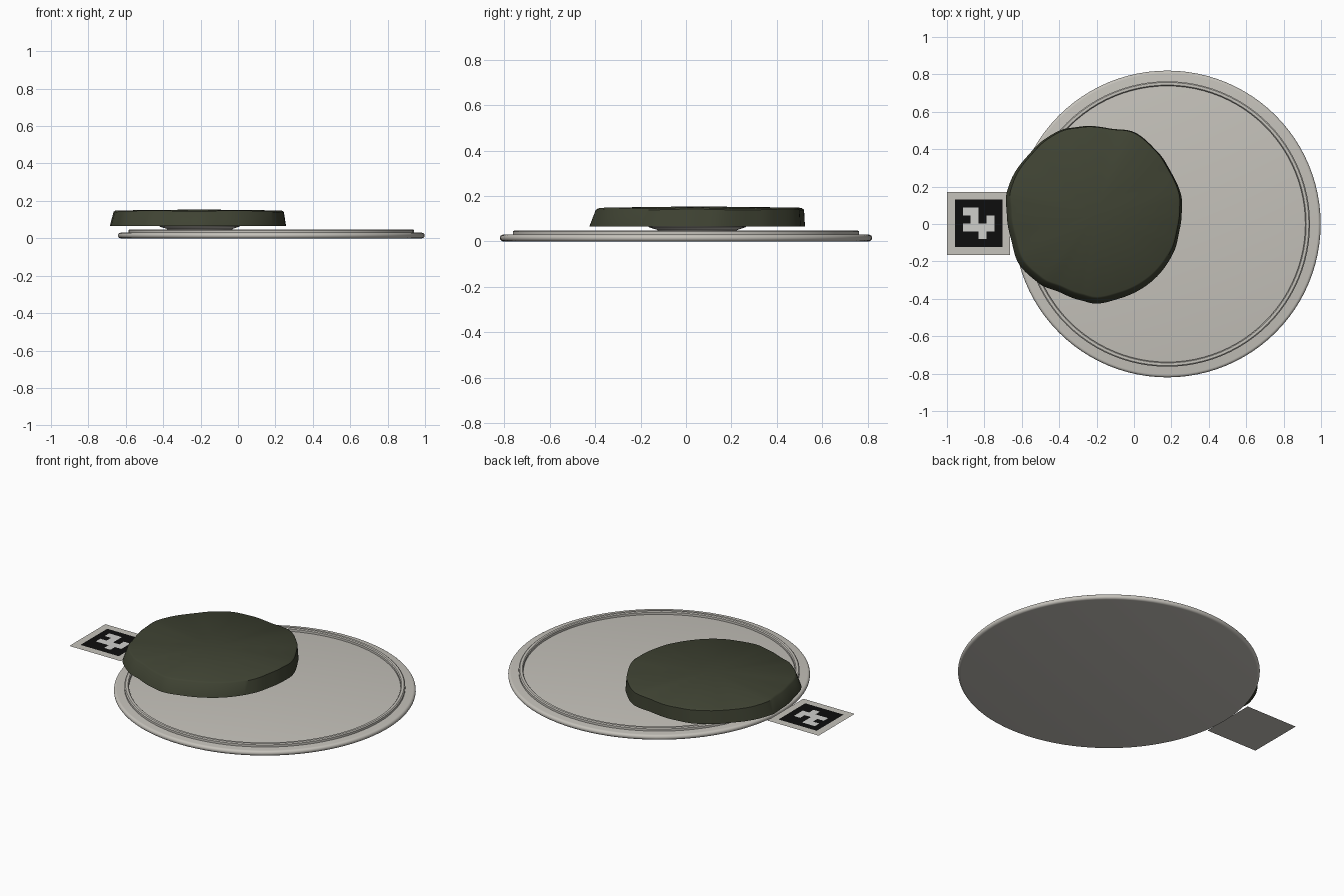
import bpy, bmesh, math

if "Cube" in bpy.data.objects:
    bpy.data.objects.remove(bpy.data.objects["Cube"])


def material(name, rgb):
    m = bpy.data.materials.new(name)
    m.diffuse_color = (*rgb, 1)
    m.use_nodes = True
    m.node_tree.nodes["Principled BSDF"].inputs["Base Color"].default_value = m.diffuse_color
    return m


stone_grey = material("warm light grey", (0.56, 0.54, 0.495))
moss = material("dark olive green", (0.050, 0.056, 0.033))
black = material("black", (0.004, 0.004, 0.004))
white = material("marker white", (0.62, 0.62, 0.60))


def finish(name, bm, mats, angle=None):
    bmesh.ops.recalc_face_normals(bm, faces=bm.faces)
    me = bpy.data.meshes.new(name)
    bm.to_mesh(me)
    bm.free()
    ob = bpy.data.objects.new(name, me)
    bpy.context.collection.objects.link(ob)
    for m in mats:
        me.materials.append(m)
    if angle:
        bpy.context.view_layer.objects.active = ob
        bpy.ops.object.select_all(action='DESELECT')
        ob.select_set(True)
        bpy.ops.object.shade_smooth_by_angle(angle=math.radians(angle))
    return ob


def stack(bm, rings, caps=True, closed=False):
    """Skin a list of equal-length point rings."""
    loops = [[bm.verts.new(p) for p in r] for r in rings]
    pairs = list(zip(loops, loops[1:]))
    if closed:
        pairs.append((loops[-1], loops[0]))
    n = len(loops[0])
    for a, b in pairs:
        for i in range(n):
            j = (i + 1) % n
            bm.faces.new((a[i], a[j], b[j], b[i]))
    if caps and not closed:
        bm.faces.new(loops[0][::-1])
        bm.faces.new(loops[-1])
    return loops


def circle(cx, cy, r, z, n=96):
    return [(cx + r * math.cos(2 * math.pi * i / n),
             cy + r * math.sin(2 * math.pi * i / n), z) for i in range(n)]


# Round base plate with a rolled edge
CX = 0.178
bm = bmesh.new()
edge = [(0.82 - 0.015 + 0.015 * math.cos(t), 0.015 + 0.015 * math.sin(t))
        for t in [math.radians(-90 + 22.5 * k) for k in range(9)]]
stack(bm, [circle(CX, 0, r, z) for r, z in edge])
finish("base_plate", bm, [stone_grey], 35)

# Raised lip near the rim
bm = bmesh.new()
lip = [(0.738, 0.028), (0.738, 0.043), (0.743, 0.048),
       (0.757, 0.048), (0.763, 0.043), (0.763, 0.028)]
stack(bm, [circle(CX, 0, r, z) for r, z in lip], closed=True)
finish("plate_lip", bm, [stone_grey], 35)

# Flared foot carrying the slab
RX, RY = -0.205, 0.05
bm = bmesh.new()
stack(bm, [circle(RX, RY, r, z, 48) for r, z in
           [(0.17, 0.028), (0.175, 0.05), (0.215, 0.063), (0.215, 0.068)]])
finish("slab_foot", bm, [stone_grey], 35)

# Irregular slab: outline radius by angle, smoothly interpolated
outline = [(0, .460), (12, .469), (30, .463), (45, .472), (65, .487),
           (80, .467), (100, .478), (113, .489), (125, .487), (138, .481),
           (157, .489), (167, .490), (180, .475), (196, .471), (213, .488),
           (231, .476), (245, .457), (259, .464), (270, .476), (286, .466),
           (312, .466), (335, .463), (348, .456), (360, .460)]


def radius(deg):
    for (a, ra), (b, rb) in zip(outline, outline[1:]):
        if a <= deg <= b:
            t = (deg - a) / (b - a)
            t = t * t * (3 - 2 * t)
            return ra + (rb - ra) * t


def slab_ring(scale, z, dx, dy, n=120, wave=0.0):
    pts = []
    for i in range(n):
        d = 360 * i / n
        a = math.radians(d)
        r = radius(d) * scale
        pts.append((RX + dx + r * math.cos(a), RY + dy + r * math.sin(a),
                    z + wave * math.cos(6 * a + 0.5)))
    return pts


bm = bmesh.new()
loops = stack(bm, [slab_ring(1, 0.065, 0, 0),
                   slab_ring(0.966, 0.140, 0.004, 0.012, wave=0.002),
                   slab_ring(0.945, 0.147, 0.004, 0.012, wave=0.002)], caps=False)
bm.faces.new(loops[0][::-1])
apex = bm.verts.new((RX, RY, 0.154))
top = loops[-1]
for i, v in enumerate(top):
    bm.faces.new((v, top[(i + 1) % len(top)], apex))
finish("slab", bm, [moss], 40)

# Square marker tag: a thin sheet of coloured cells
pattern = ["00000000", "01111110", "01001110", "01101010",
           "01000010", "01110110", "01111110", "00000000"]
SIDE, TX, TY, TZ = 0.338, -0.831, 0.003, 0.030
c = SIDE / 8
bm = bmesh.new()
grid = [[bm.verts.new((TX - SIDE / 2 + i * c, TY + SIDE / 2 - j * c, TZ))
         for i in range(9)] for j in range(9)]
border = []
for j in range(8):
    for i in range(8):
        f = bm.faces.new((grid[j][i], grid[j + 1][i],
                          grid[j + 1][i + 1], grid[j][i + 1]))
        on_edge = i in (0, 7) or j in (0, 7)
        f.material_index = 0 if on_edge else (1 if pattern[j][i] == "1" else 2)
# Plain backing sheet
h = SIDE / 2
bm.faces.new([bm.verts.new((TX + sx * h, TY + sy * h, TZ - 0.002))
              for sx, sy in ((-1, -1), (-1, 1), (1, 1), (1, -1))])
me = finish("marker_tag", bm, [stone_grey, black, white]).data
# Front cells face up, backing faces down
for p in me.polygons:
    up = p.center.z > TZ - 0.001
    if (p.normal.z > 0) != up:
        p.flip()
